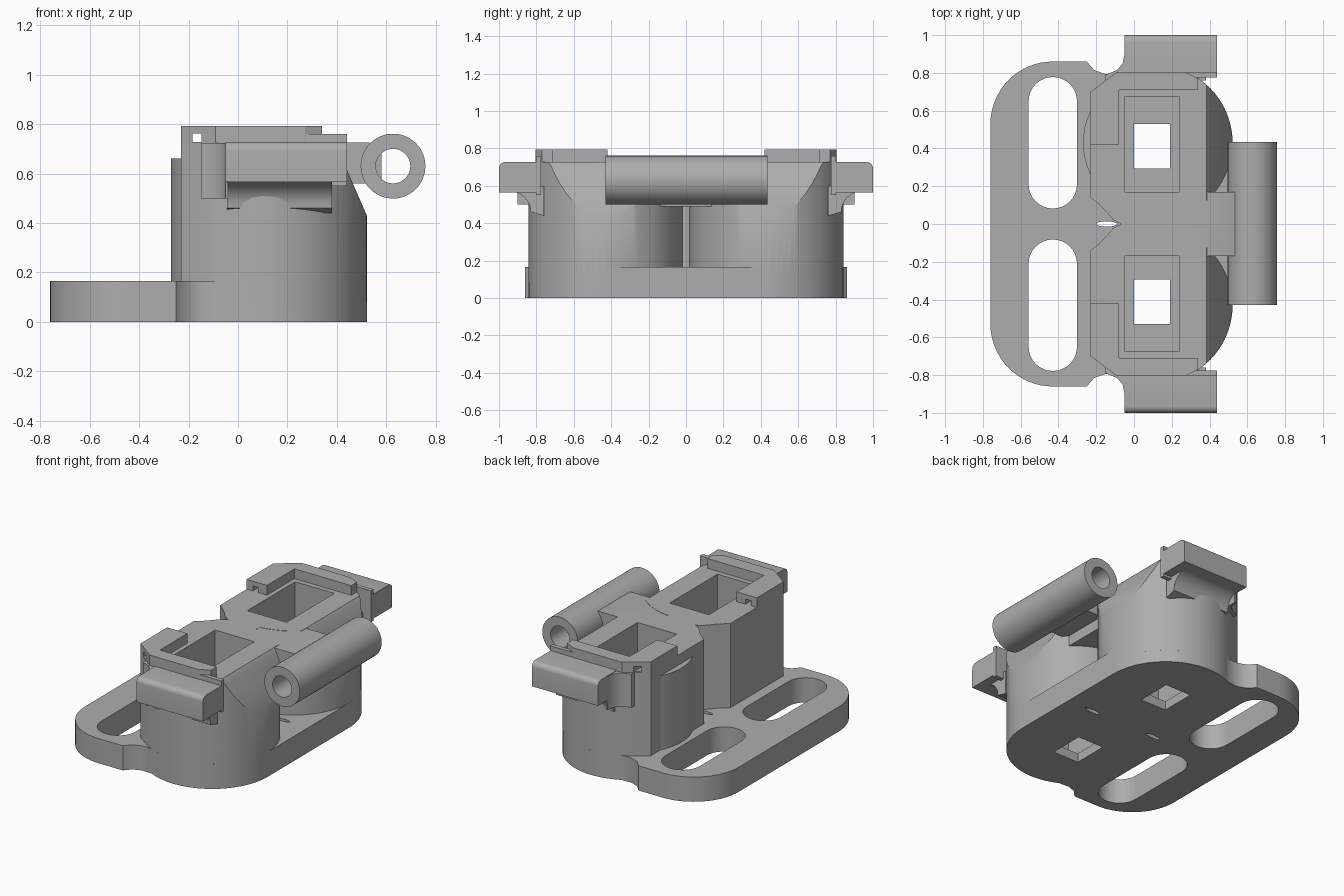
import bpy, bmesh
from math import sin, cos, radians
from mathutils import Matrix, Vector

if "Cube" in bpy.data.objects:
    bpy.data.objects.remove(bpy.data.objects["Cube"])

grey = bpy.data.materials.new("plain grey")
grey.use_nodes = True
COLOUR = (0.42, 0.42, 0.42, 1)
grey.diffuse_color = COLOUR
grey.node_tree.nodes["Principled BSDF"].inputs["Base Color"].default_value = COLOUR


def arc(cx, cy, r, start, end, steps=16):
    angles = [radians(start + (end - start) * i / steps) for i in range(steps + 1)]
    return [(cx + r * cos(a), cy + r * sin(a)) for a in angles]


def mirrored(half):
    """Close a half outline across the y = 0 line."""
    return half + [(x, -y) for x, y in reversed(half) if y > 0.0001]


def prism(name, points, low, high, axis="z"):
    """Extrude an outline: axis z takes (x, y), x takes (y, z), y takes (x, z)."""
    place = {"z": lambda a, b, h: (a, b, h),
             "x": lambda a, b, h: (h, a, b),
             "y": lambda a, b, h: (a, h, b)}[axis]
    bm = bmesh.new()
    face = bm.faces.new([bm.verts.new(place(a, b, low)) for a, b in points])
    extruded = bmesh.ops.extrude_face_region(bm, geom=[face])["geom"]
    shift = Vector(place(0, 0, high - low))
    bmesh.ops.translate(bm, verts=[v for v in extruded if isinstance(v, bmesh.types.BMVert)], vec=shift)
    bmesh.ops.recalc_face_normals(bm, faces=bm.faces)
    mesh = bpy.data.meshes.new(name)
    bm.to_mesh(mesh)
    bm.free()
    mesh.materials.append(grey)
    obj = bpy.data.objects.new(name, mesh)
    bpy.context.collection.objects.link(obj)
    return obj


def rect(a0, a1, b0, b1):
    return [(a0, b0), (a1, b0), (a1, b1), (a0, b1)]


def combine(target, tool, operation):
    """Apply a boolean and remove the tool."""
    mod = target.modifiers.new("combine", "BOOLEAN")
    mod.operation, mod.solver, mod.object = operation, "EXACT", tool
    bpy.context.view_layer.objects.active = target
    bpy.ops.object.modifier_apply(modifier=mod.name)
    bpy.data.objects.remove(tool)


def finish(obj):
    bpy.ops.object.select_all(action="DESELECT")
    obj.select_set(True)
    bpy.context.view_layer.objects.active = obj
    bpy.ops.object.shade_smooth_by_angle(angle=radians(30))


CX, CY, R = 0.11, 0.43, 0.412
FLANGE, DECK = 0.165, 0.728

# Flange plate with rounded corners, covering the whole footprint
plate_half = (arc(-0.43, 0.53, 0.33, 180, 90)
              + [(-0.25, 0.86), (-0.21, 0.815), (-0.15, 0.793)]
              + arc(CX, CY, R, 117, 0, 24))
base = prism("housing", mirrored(plate_half), 0, FLANGE)

# Twin barrels joined in the middle, with a flat back and a V notch
barrel_half = ([(-0.07, 0), (-0.11, 0.022), (-0.17, 0.09), (-0.23, 0.14), (-0.23, 0.70), (-0.12, 0.78)]
               + arc(CX, CY, R, 117, -85, 40) + [(0.15, 0)])
barrels = prism("barrels", mirrored(barrel_half), 0.08, DECK)
slope = [(0.53, 0.41), (0.40, DECK - 0.02), (0.385, DECK), (0.385, 0.9), (0.8, 0.9), (0.8, 0.41)]
combine(barrels, prism("slope_cutter", slope, -0.95, 0.95, "y"), "DIFFERENCE")
combine(base, barrels, "UNION")
combine(base, prism("back_bulge", arc(CX, CY, 0.38, 130, 230), 0.1, 0.66), "UNION")

# Arm that carries the hinge tube
arm = [(0.05, 0.56), (0.58, 0.56), (0.58, 0.70), (0.53, DECK - 0.002), (0.05, DECK - 0.002)]
combine(base, prism("hinge_arm", arm, -0.17, 0.17, "y"), "UNION")
combine(base, prism("arm_web", rect(0.1, 0.40, 0.49, 0.6), -0.15, 0.15, "y"), "UNION")

# Pockets, floor windows, flange slots and drain holes
for side in (1, -1):
    def ys(lo, hi):
        return sorted((side * lo, side * hi))
    combine(base, prism("pocket", rect(-0.05, 0.24, *ys(0.17, 0.675)), 0.06, 1), "DIFFERENCE")
    combine(base, prism("window", rect(0, 0.19, *ys(0.295, 0.53)), -0.1, 0.2), "DIFFERENCE")
    slot = arc(-0.43, 0.65, 0.128, 0, 180) + arc(-0.43, 0.21, 0.128, 180, 360)
    combine(base, prism("slot", [(x, side * y) for x, y in slot], -0.1, 0.3), "DIFFERENCE")
for x in (-0.145, 0.33):
    lens = [(x + 0.055 * a, 0.014 * b) for a, b in arc(0, 0, 1, 0, 345, 15)]
    combine(base, prism("drain_hole", lens, -0.1, 0.3), "DIFFERENCE")
finish(base)

# Side ears, locating rims and thin support walls
ear_profile = ([(0.775, 0.565), (1, 0.565)] + arc(0.965, DECK - 0.035, 0.035, 0, 90, 6) + [(0.775, DECK)])
fillet_profile = [(0.76, 0.44)] + arc(0.94, 0.46, 0.11, 180, 90, 8) + [(0.94, 0.60), (0.76, 0.60)]
rim_outline = [(-0.23, 0.42), (-0.08, 0.42), (-0.08, 0.71), (0.34, 0.71), (0.34, 0.77),
               (0.27, 0.805), (-0.09, 0.805), (-0.23, 0.70)]
corner = [(-0.15, 0.76), (-0.15, 0.79), (-0.09, 0.815), (-0.06, 0.85), (-0.05, 0.90), (-0.04, 0.90), (-0.04, 0.76)]
for side, label in ((1, "back"), (-1, "front")):
    def flip(points):
        return [(x, side * y) for x, y in points]

    def flip_first(points):
        return [(side * y, z) for y, z in points]
    ear = prism(label + "_ear", flip_first(ear_profile), -0.05, 0.44, "x")
    finish(ear)
    finish(prism(label + "_ear_fillet", flip_first(fillet_profile), -0.045, 0.38, "x"))
    finish(prism(label + "_ear_corner", flip(corner), 0.5, DECK - 0.004))
    wall = rect(0.0, 0.44, 0.775, 0.803)
    prism(label + "_support_wall", flip(wall), 0.55, 0.76)
    rim = prism(label + "_rim", flip(rim_outline), DECK - 0.008, 0.793)
    combine(rim, prism("peg_hole", rect(-0.185, -0.147, 0.724, 0.762), -1.2, 1.2, "y"), "DIFFERENCE")

# Hinge tube
tube = prism("hinge_tube", arc(0.627, 0.63, 0.131, 0, 352.5, 47), -0.43, 0.435, "y")
bore = prism("bore", arc(0.627, 0.63, 0.07, 0, 348.75, 31), -1, 1, "y")
combine(tube, bore, "DIFFERENCE")
finish(tube)
